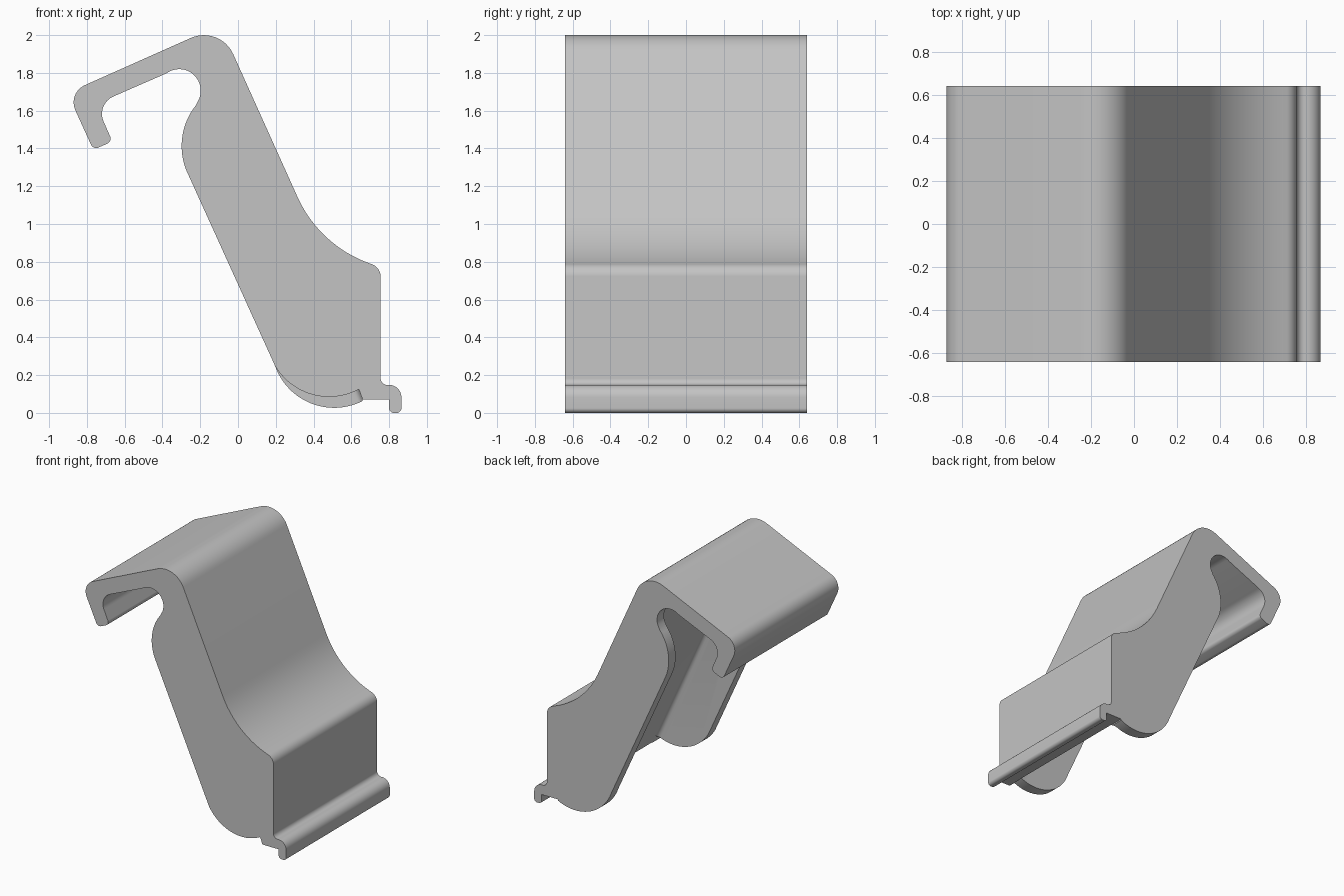
import bpy
import bmesh
import math
from mathutils import Vector

cube = bpy.data.objects.get("Cube")
if cube:
    bpy.data.objects.remove(cube)

HALF = 0.64      # half width of the extrusion
WALL = 0.085     # end plate thickness

grey = bpy.data.materials.new("plain_grey")
grey.use_nodes = True
colour = (0.55, 0.55, 0.55, 1)
grey.diffuse_color = colour
grey.node_tree.nodes["Principled BSDF"].inputs["Base Color"].default_value = colour


def arc(a, b, c, steps=16):
    """Points on the circle through a, b and c, running from a to c."""
    a, b, c = Vector(a), Vector(b), Vector(c)
    d = 2 * (a.x * (b.y - c.y) + b.x * (c.y - a.y) + c.x * (a.y - b.y))
    aa, bb, cc = a.dot(a), b.dot(b), c.dot(c)
    o = Vector(((aa * (b.y - c.y) + bb * (c.y - a.y) + cc * (a.y - b.y)) / d,
                (aa * (c.x - b.x) + bb * (a.x - c.x) + cc * (b.x - a.x)) / d))
    start, mid, end = (math.atan2(p.y - o.y, p.x - o.x) for p in (a, b, c))
    sweep = (end - start) % math.tau
    if (mid - start) % math.tau > sweep:
        sweep -= math.tau
    r = (a - o).length
    return [(o.x + r * math.cos(start + sweep * i / steps),
             o.y + r * math.sin(start + sweep * i / steps), 0)
            for i in range(steps + 1)]


def rounded(corners, steps=12):
    """Turn (x, z, radius) corners into a polygon with filleted corners."""
    out = []
    for i, (x, z, r) in enumerate(corners):
        p = Vector((x, z))
        if r == 0:
            out.append((x, z))
            continue
        u = (Vector(corners[i - 1][:2]) - p).normalized()
        v = (Vector(corners[(i + 1) % len(corners)][:2]) - p).normalized()
        half = u.angle(v) / 2
        t = r / math.tan(half)
        centre = p + (u + v).normalized() * (r / math.sin(half))
        mid = centre + (p - centre).normalized() * r
        out += [q[:2] for q in arc(p + u * t, mid, p + v * t, steps)]
    return out


def extrude(name, outline, y0, y1):
    """Extrude an x-z outline along y."""
    bm = bmesh.new()
    face = bm.faces.new([bm.verts.new((x, y0, z)) for x, z in outline])
    top = bmesh.ops.extrude_face_region(bm, geom=[face])["geom"]
    bmesh.ops.translate(bm, vec=(0, y1 - y0, 0),
                        verts=[g for g in top if isinstance(g, bmesh.types.BMVert)])
    bmesh.ops.recalc_face_normals(bm, faces=bm.faces)
    mesh = bpy.data.meshes.new(name)
    bm.to_mesh(mesh)
    bm.free()
    obj = bpy.data.objects.new(name, mesh)
    bpy.context.collection.objects.link(obj)
    mesh.materials.append(grey)
    return obj


# Outer outline: hook, sloping back, stepped front, foot lip, rounded base, belly, notch
outline = rounded([
    (-0.766, 1.393, 0.03), (-0.903, 1.694, 0.10), (-0.095, 2.054, 0.17),
    (0.429, 0.89, 0.66), (0.755, 0.77, 0.07), (0.755, 0.148, 0.035),
    (0.865, 0.148, 0.065), (0.865, 0, 0.025), (0.80, 0, 0.025),
    (0.80, 0.072, 0), (0.66, 0.072, 0),
    *arc((0.66, 0.063), (0.50, 0.027), (0.196, 0.249), 28),
    *arc((-0.275, 1.287), (-0.298, 1.43), (-0.222, 1.63)),
    *arc((-0.215, 1.645), (-0.223, 1.778), (-0.38, 1.797)),
    (-0.752, 1.635, 0.10), (-0.665, 1.437, 0.03),
])
body = extrude("clip_body", outline, -HALF, HALF)

# Cavity between the two end plates, open toward the hook side and the base
cavity = extrude("cavity_cutter", rounded([
    (0.64, 0.125, 0), (0.70, -0.02, 0), (0.70, -0.2, 0), (0.05, -0.2, 0),
    (-0.42, 1.30, 0), (-0.42, 1.60, 0), (-0.32, 1.78, 0),
    (-0.12, 1.81, 0.07)]), WALL - HALF, HALF - WALL)
bevel = cavity.modifiers.new("fillet", "BEVEL")
bevel.width = 0.035
bevel.segments = 5
bevel.limit_method = "ANGLE"
bevel.angle_limit = math.radians(80)

# The front end plate has a shorter rounded base
trim = extrude("base_trim_cutter", [p[:2] for p in arc(
    (0.196, 0.249), (0.48, 0.085), (0.64, 0.125), 28)] + [
    (0.66, 0.07), (0.67, -0.1), (0.1, -0.1), (0.1, 0.249)], -0.8, -0.4)

for cutter in (cavity, trim):
    cut = body.modifiers.new(cutter.name, "BOOLEAN")
    cut.operation = "DIFFERENCE"
    cut.solver = "EXACT"
    cut.object = cutter

# Bake the cuts, then retire the cutters
graph = bpy.context.evaluated_depsgraph_get()
baked = bpy.data.meshes.new_from_object(body.evaluated_get(graph))
body.modifiers.clear()
body.data = baked
for cutter in (cavity, trim):
    bpy.data.objects.remove(cutter)

bpy.ops.object.select_all(action="DESELECT")
body.select_set(True)
bpy.context.view_layer.objects.active = body
bpy.ops.object.shade_smooth_by_angle(angle=math.radians(30))
